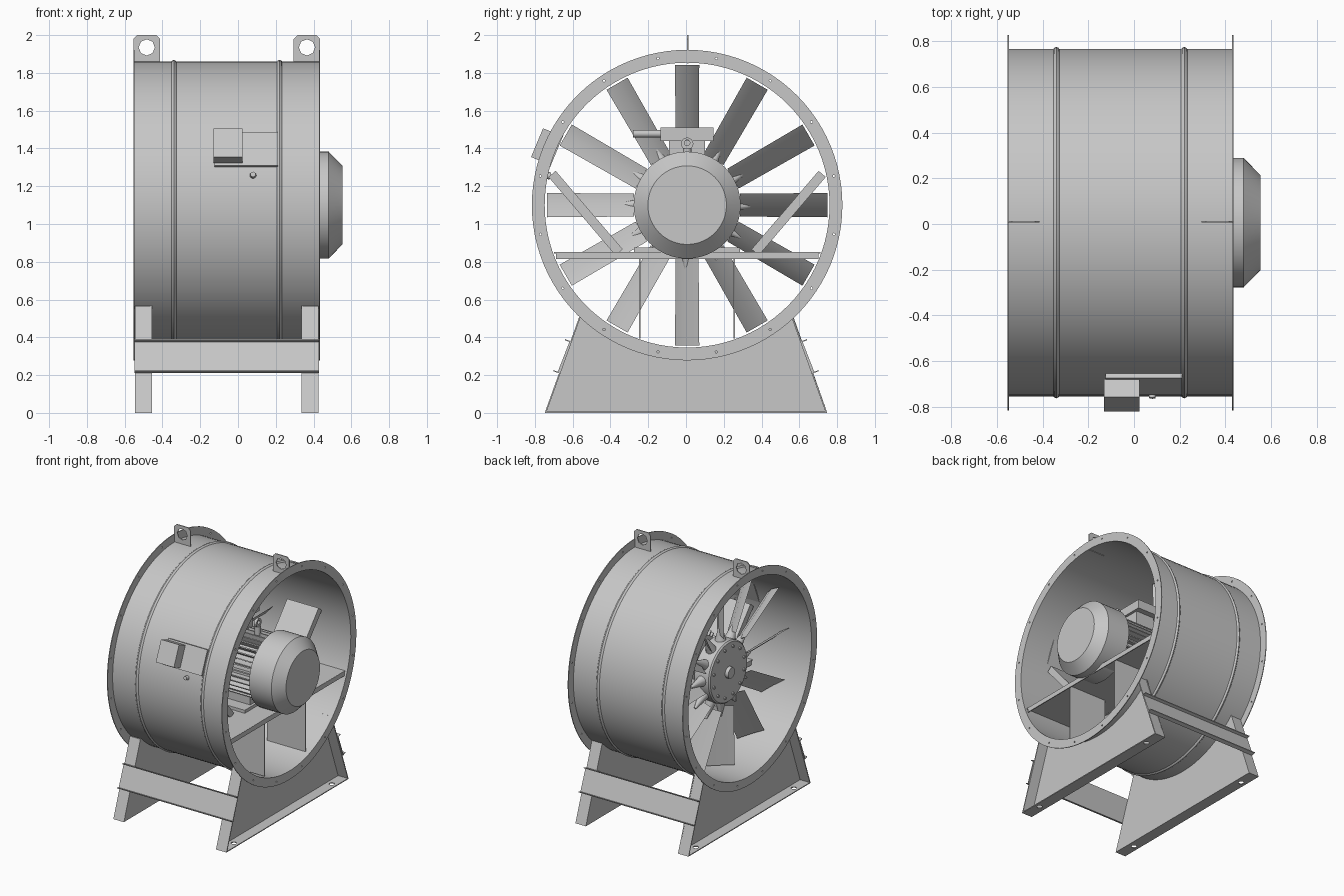
import bpy, bmesh, math
from mathutils import Vector, Matrix

if "Cube" in bpy.data.objects:
    bpy.data.objects.remove(bpy.data.objects["Cube"])

steel = bpy.data.materials.new("grey_steel")
steel.use_nodes = True
colour = (0.57, 0.57, 0.57, 1)
steel.diffuse_color = colour
steel.node_tree.nodes["Principled BSDF"].inputs["Base Color"].default_value = colour

CY, CZ = 0.006, 1.10          # fan axis
X0, X1 = -0.553, 0.435        # duct ends
R = 0.76                      # duct radius


def finish(name, bm, smooth=False):
    bmesh.ops.recalc_face_normals(bm, faces=bm.faces)
    mesh = bpy.data.meshes.new(name)
    bm.to_mesh(mesh)
    bm.free()
    mesh.materials.append(steel)
    ob = bpy.data.objects.new(name, mesh)
    bpy.context.scene.collection.objects.link(ob)
    if smooth:
        bpy.ops.object.select_all(action='DESELECT')
        ob.select_set(True)
        bpy.context.view_layer.objects.active = ob
        bpy.ops.object.shade_smooth_by_angle(angle=math.radians(35))
    return ob


def add_box(bm, centre, size, rot=None):
    m = Matrix.Translation(centre) @ (rot or Matrix()) @ Matrix.Diagonal((*size, 1))
    bmesh.ops.create_cube(bm, size=1, matrix=m)


def box(name, centre, size, rot=None):
    bm = bmesh.new()
    add_box(bm, centre, size, rot)
    return finish(name, bm)


def add_cone(bm, p0, p1, r0, r1=None, segs=24):
    p0, p1 = Vector(p0), Vector(p1)
    d = p1 - p0
    m = Matrix.Translation((p0 + p1) / 2) @ d.to_track_quat('Z', 'Y').to_matrix().to_4x4()
    bmesh.ops.create_cone(bm, cap_ends=True, segments=segs, radius1=r0,
                          radius2=r0 if r1 is None else r1, depth=d.length, matrix=m)


def around(angle, r, x=0.0):
    return Vector((x, CY + r * math.cos(angle), CZ + r * math.sin(angle)))


def lathe(name, profile, loop=False, segs=96):
    """Revolve (x, radius) points about the fan axis."""
    bm = bmesh.new()
    rings = [[bm.verts.new(around(math.tau * i / segs, r, x)) for i in range(segs)]
             for x, r in profile]
    pairs = list(zip(rings, rings[1:] + rings[:1])) if loop else list(zip(rings, rings[1:]))
    for a, b in pairs:
        for i in range(segs):
            j = (i + 1) % segs
            bm.faces.new((a[i], a[j], b[j], b[i]))
    if not loop:
        bm.faces.new(rings[0])
        bm.faces.new(rings[-1])
    return finish(name, bm, True)


def add_prism(bm, pts, a, b, axis='X'):
    """Extrude a 2D outline from a to b along X (outline y,z) or Y (outline x,z)."""
    put = (lambda u, v, w: (w, u, v)) if axis == 'X' else (lambda u, v, w: (u, w, v))
    lo = [bm.verts.new(put(u, v, a)) for u, v in pts]
    hi = [bm.verts.new(put(u, v, b)) for u, v in pts]
    bm.faces.new(lo)
    bm.faces.new(hi)
    for i in range(len(pts)):
        j = (i + 1) % len(pts)
        bm.faces.new((lo[i], lo[j], hi[j], hi[i]))


def cut(ob, bm):
    cutter = finish("cutter", bm)
    cutter.hide_render = True
    mod = ob.modifiers.new("holes", 'BOOLEAN')
    mod.operation, mod.object, mod.solver = 'DIFFERENCE', cutter, 'EXACT'
    bpy.context.view_layer.objects.active = ob
    bpy.ops.object.modifier_apply(modifier=mod.name)
    bpy.data.objects.remove(cutter)


def tube(name, xa, xb, r_in, r_out):
    return lathe(name, [(xa, r_in), (xb, r_in), (xb, r_out), (xa, r_out)], True)


# Duct, end flanges with bolt holes, and rolled beads
tube("duct_shell", X0, X1, R - 0.006, R)
for name, x in (("inlet_flange", X0), ("motor_end_flange", X1 - 0.006)):
    ob = tube(name, x, x + 0.006, R - 0.006, 0.822)
    bm = bmesh.new()
    for i in range(16):
        a = math.tau * (i + 0.5) / 16
        add_cone(bm, around(a, 0.792, x - 0.02), around(a, 0.792, x + 0.03), 0.006, segs=10)
    cut(ob, bm)
for name, x in (("bead_inlet", -0.34), ("bead_motor_end", 0.22)):
    lathe(name, [(x - 0.015, R - 0.002), (x - 0.009, R + 0.005), (x, R + 0.009),
                 (x + 0.009, R + 0.005), (x + 0.015, R - 0.002)], True)

# Lifting lugs
for name, x in (("lifting_lug_inlet", X0 + 0.07), ("lifting_lug_motor_end", X1 - 0.07)):
    bm = bmesh.new()
    add_prism(bm, [(x - 0.07, 1.85), (x + 0.07, 1.85), (x + 0.07, 1.98), (x + 0.05, 2.0),
                   (x - 0.05, 2.0), (x - 0.07, 1.98)], 0.006, 0.014, 'Y')
    ob = finish(name, bm)
    bm = bmesh.new()
    add_cone(bm, (x, -0.1, 1.935), (x, 0.1, 1.935), 0.043, segs=8)
    cut(ob, bm)

# Support feet: trapezoid web hugging the duct, with outward folded edges
FOOT, SHOULDER, TOP = 0.748, 0.545, 0.565
a0 = math.atan2(TOP - CZ, SHOULDER)
arc = [around(a0 + (-math.pi - 2 * a0) * i / 32, R) for i in range(33)]
web = [(-FOOT, 0), (FOOT, 0)] + [(p.y, p.z) for p in arc]
for name, x, out in (("support_inlet", -0.455, -0.09), ("support_motor_end", 0.335, 0.09)):
    bm = bmesh.new()
    add_prism(bm, web, x, x + math.copysign(0.007, out))
    finish(name + "_web", bm)
    bm = bmesh.new()
    for s in (-1, 1):
        add_prism(bm, [(s * FOOT, 0), (s * SHOULDER, TOP),
                       (s * (SHOULDER - 0.008), TOP), (s * (FOOT - 0.008), 0)], x, x + out)
    finish(name + "_side_folds", bm)
    base = box(name + "_base_fold", (x + out / 2, 0, 0.0035), (abs(out), 2 * FOOT - 0.012, 0.007))
    bm = bmesh.new()
    for y in (-0.6, 0.6):
        add_cone(bm, (x + out * 0.55, y, -0.05), (x + out * 0.55, y, 0.05), 0.02, segs=16)
    cut(base, bm)

# Channel braces joining the feet, front and back
lean = (SHOULDER - FOOT) / TOP
for name, s in (("brace_front", -1), ("brace_back", 1)):
    bm = bmesh.new()
    lo, hi = 0.21, 0.38
    ylo, yhi = FOOT + lean * lo, FOOT + lean * hi
    outline = [(ylo, lo), (ylo + 0.028, lo + 0.01), (ylo + 0.028, lo + 0.016), (ylo + 0.006, lo + 0.008),
               (yhi + 0.006, hi - 0.004), (yhi + 0.028, hi + 0.004), (yhi + 0.028, hi + 0.01), (yhi, hi)]
    add_prism(bm, [(s * y, z) for y, z in outline], -0.548, 0.43)
    finish(name, bm)

# Control box and gland on the front of the shell
tilt = Matrix.Rotation(math.radians(-22.6), 4, 'X')
side = math.radians(180 - 22.6)
box("control_box_plate", around(side, 0.762, 0.043), (0.335, 0.03, 0.19), tilt)
box("control_box", around(side, 0.818, -0.053), (0.155, 0.085, 0.165), tilt)
bm = bmesh.new()
side = math.radians(168)
add_cone(bm, around(side, 0.74, 0.08), around(side, 0.785, 0.08), 0.02, 0.014, 12)
finish("cable_gland", bm, True)

# Motor: body, cooling fins, fan cowl
lathe("motor_body", [(-0.16, 0.13), (-0.13, 0.21), (0.31, 0.21)], segs=48)
lathe("motor_cowl", [(0.28, 0.25), (0.29, 0.283), (0.48, 0.283), (0.553, 0.208)], segs=64)
bm = bmesh.new()
for i in range(36):
    a = math.tau * i / 36
    add_box(bm, around(a, 0.227, 0.09), (0.4, 0.045, 0.009), Matrix.Rotation(a, 4, 'X'))
finish("motor_fins", bm)

# Motor terminal box, its conduit, lifting eye, and feet
TX = -0.02
box("terminal_neck", (TX, CY, 1.38), (0.16, 0.19, 0.13))
box("terminal_box", (TX, CY, 1.475), (0.2, 0.28, 0.07))
bm = bmesh.new()
add_cone(bm, (TX, -0.28, 1.478), (TX, -0.12, 1.478), 0.02, segs=16)
finish("terminal_conduit", bm, True)
EX = 0.165
bm = bmesh.new()
add_cone(bm, (EX, CY, 1.31), (EX, CY, 1.40), 0.022, segs=12)
finish("lifting_eye_shank", bm, True)
eye = bmesh.new()
add_cone(eye, (EX - 0.01, CY, 1.425), (EX + 0.01, CY, 1.425), 0.033, segs=16)
eye = finish("lifting_eye_ring", eye, True)
bm = bmesh.new()
add_cone(bm, (EX - 0.05, CY, 1.43), (EX + 0.05, CY, 1.43), 0.015, segs=12)
cut(eye, bm)
for s, name in ((-1, "motor_foot_front"), (1, "motor_foot_back")):
    box(name, (0.08, CY + s * 0.2, 0.862), (0.34, 0.16, 0.025))
    box(name + "_rib", (0.08, CY + s * 0.16, 0.91), (0.3, 0.05, 0.1))

# Motor shelf with turned-down lips, gussets below and diagonal struts above
box("motor_shelf", (0.17, CY, 0.847), (0.5, 1.41, 0.008))
for name, x in (("shelf_lip_inner", -0.077), ("shelf_lip_outer", 0.417)):
    box(name, (x, CY, 0.832), (0.007, 1.39, 0.036))
foot, head = Vector((0.36, 0.85)), Vector((0.715, 1.265))
along = (head - foot).normalized()
across = Vector((-along.y, along.x))
for s, name in ((-1, "front"), (1, "back")):
    box("gusset_" + name, (0.235, CY + s * 0.25, 0.618), (0.33, 0.007, 0.45))
    bm = bmesh.new()
    for offset, thick, xa, xb in ((0.018, 0.007, -0.07, 0.2), (-0.025, 0.05, -0.07, -0.063),
                                  (-0.025, 0.05, 0.193, 0.2)):
        pts = [foot + across * offset, head + across * offset,
               head + across * (offset + thick), foot + across * (offset + thick)]
        add_prism(bm, [(CY + s * p.x, p.y) for p in pts], xa, xb)
    finish("strut_" + name, bm)

# Impeller hub with bolts
FX = -0.30
lathe("hub", [(FX - 0.07, 0.225), (FX - 0.06, 0.235), (FX + 0.06, 0.235), (FX + 0.07, 0.225)], segs=48)
lathe("hub_boss", [(FX - 0.095, 0.04), (FX - 0.065, 0.045)], segs=24)
lathe("motor_shaft", [(FX, 0.06), (-0.12, 0.06)], segs=24)
bm = bmesh.new()
for i in range(12):
    a = math.tau * (i + 0.5) / 12
    add_cone(bm, around(a, 0.19, FX - 0.08), around(a, 0.19, FX - 0.06), 0.012, segs=6)
finish("hub_bolts", bm)

# Twelve pitched blades with tapered root clamps
blades, clamps = bmesh.new(), bmesh.new()
pitch = math.radians(50)
for i in range(12):
    a = math.tau * i / 12
    tangent = Vector((0, -math.sin(a), math.cos(a)))
    chord = Vector((math.sin(pitch), 0, 0)) + tangent * math.cos(pitch)
    normal = Vector((math.cos(pitch), 0, 0)) - tangent * math.sin(pitch)
    ends = []
    for r, half in ((0.28, 0.094), (0.742, 0.1)):
        c = around(a, r, FX)
        ends.append([blades.verts.new(c + chord * half * u + normal * v)
                     for u, v in ((-1, 0), (0, 0.014), (1, 0), (0, 0.004))])
    lo, hi = ends
    blades.faces.new(lo)
    blades.faces.new(hi)
    for k in range(4):
        m = (k + 1) % 4
        blades.faces.new((lo[k], lo[m], hi[m], hi[k]))
    add_cone(clamps, around(a, 0.21, FX), around(a, 0.36, FX), 0.045, 0.008, 12)
finish("blades", blades, True)
finish("blade_clamps", clamps, True)
